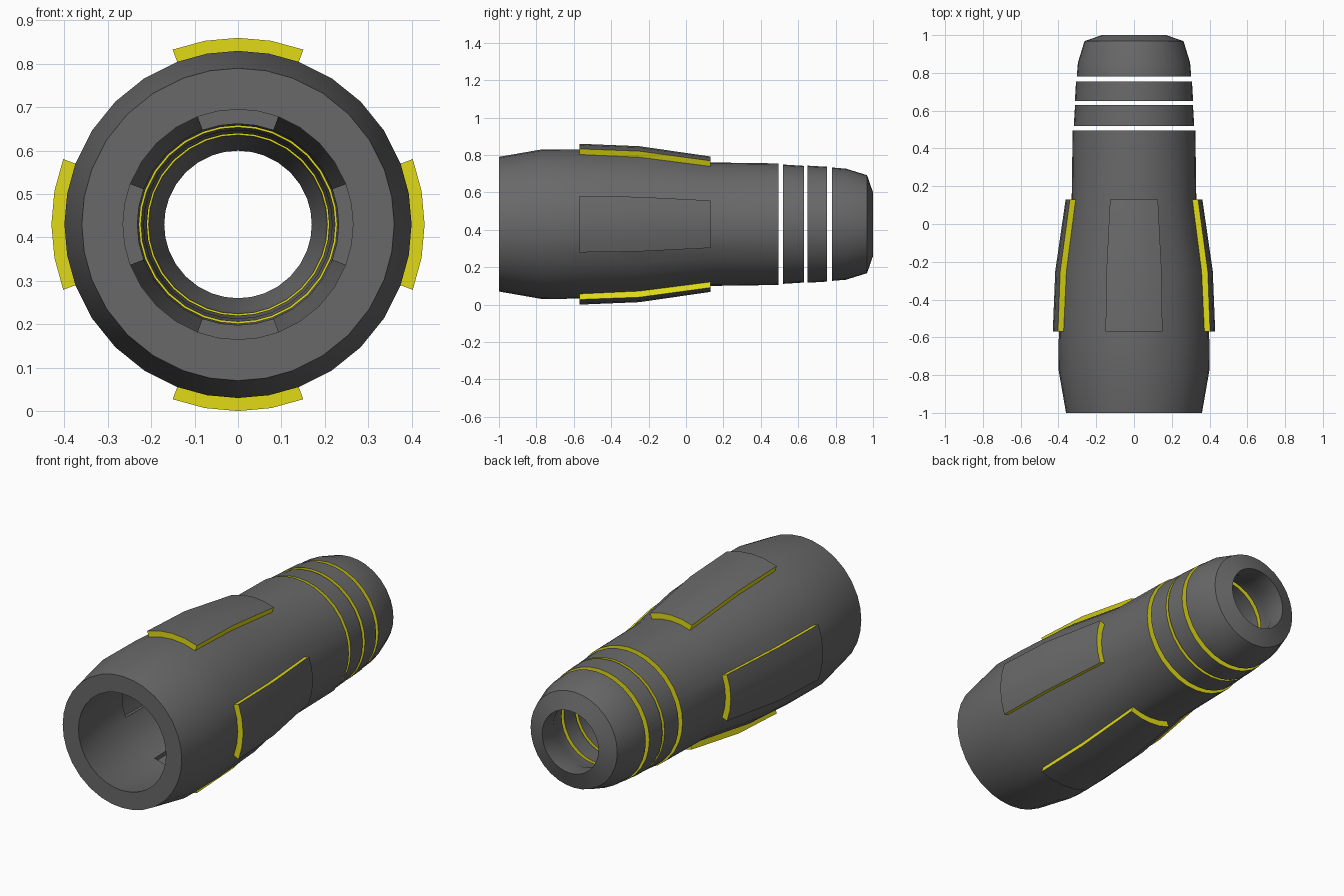
import bpy, bmesh, math

if "Cube" in bpy.data.objects:
    bpy.data.objects.remove(bpy.data.objects["Cube"])

CZ = 0.43                      # height of the tube axis
HALF = math.radians(20.5)      # half angle of one grip pad
QUARTER = math.pi / 2


def material(name, color):
    m = bpy.data.materials.new(name)
    m.diffuse_color = (*color, 1)
    m.use_nodes = True
    m.node_tree.nodes["Principled BSDF"].inputs["Base Color"].default_value = m.diffuse_color
    return m


GREY = material("dark_grey", (0.14, 0.14, 0.14))
YELLOW = material("yellow", (0.75, 0.71, 0.008))

# 32 columns: four across each pad, four across each space between pads
ANGLES = []
for q in range(4):
    ANGLES += [q * QUARTER - HALF + i * HALF / 2 for i in range(4)]
    ANGLES += [q * QUARTER + HALF + i * (QUARTER - 2 * HALF) / 4 for i in range(4)]
N = len(ANGLES)


def point(y, r, j):
    a = ANGLES[j % N]
    return (r * math.sin(a), y, CZ + r * math.cos(a))


def build(name, quads):
    """Make one object from (four points, material index) pairs."""
    bm = bmesh.new()
    for pts, mat in quads:
        f = bm.faces.new([bm.verts.new(p) for p in pts])
        f.material_index = mat
    bmesh.ops.remove_doubles(bm, verts=bm.verts, dist=1e-5)
    bmesh.ops.recalc_face_normals(bm, faces=bm.faces)
    me = bpy.data.meshes.new(name)
    bm.to_mesh(me)
    bm.free()
    me.materials.append(GREY)
    me.materials.append(YELLOW)
    ob = bpy.data.objects.new(name, me)
    bpy.context.collection.objects.link(ob)
    bpy.ops.object.select_all(action='DESELECT')
    ob.select_set(True)
    bpy.context.view_layer.objects.active = ob
    bpy.ops.object.shade_smooth_by_angle(angle=math.radians(30))
    return ob


def band(p, q, j, mat=0):
    """One column of the surface between profile points p and q."""
    return ([point(*p, j), point(*p, j + 1), point(*q, j + 1), point(*q, j)], mat)


def ring(name, profile, yellow):
    """Revolve a closed (y, r) profile; segments listed in yellow are yellow."""
    k = len(profile)
    build(name, [band(profile[i], profile[(i + 1) % k], j, int(i in yellow))
                 for i in range(k) for j in range(N)])


def sleeve_skin(ys, body, pad, wall_mat):
    """Sleeve surface with four pads raised over rows 2 to 4."""
    quads = []
    for j in range(N):
        on_pad = j % 8 < 4
        for i in range(len(ys) - 1):
            r = pad if on_pad and i in (2, 3) else body
            quads.append(band((ys[i], r[i]), (ys[i + 1], r[i + 1]), j))
        if on_pad:                                   # pad end walls
            for i in (2, 4):
                quads.append(band((ys[i], body[i]), (ys[i], pad[i]), j, wall_mat))
        if j % 8 in (0, 4):                          # pad side walls
            for i in (2, 3):
                quads.append(([point(ys[i], body[i], j), point(ys[i], pad[i], j),
                               point(ys[i + 1], pad[i + 1], j),
                               point(ys[i + 1], body[i + 1], j)], wall_mat))
    return quads


# Main sleeve with raised grip pads, yellow on the pad walls and the back rim
ys = [-1, -0.77, -0.57, -0.25, 0.13, 0.494]
outer = [0.36, 0.40, 0.398, 0.382, 0.33, 0.325]
outer_pad = [0, 0, 0.43, 0.417, 0.362, 0]
inner = [0.265, 0.302, 0.30, 0.284, 0.232, 0.228]
inner_pad = [0, 0, 0.333, 0.32, 0.265, 0]
quads = sleeve_skin(ys, outer, outer_pad, 1) + sleeve_skin(ys, inner, inner_pad, 0)
for j in range(N):
    quads.append(band((ys[0], outer[0]), (ys[0], inner[0]), j, 0))
    quads.append(band((ys[-1], outer[-1]), (ys[-1], inner[-1]), j, 1))
build("main_sleeve", quads)

# Two separate rings with yellow end faces
ring("front_ring", [(0.518, 0.319), (0.631, 0.312), (0.631, 0.217), (0.518, 0.2235)], {1, 3})
ring("back_ring", [(0.65, 0.313), (0.755, 0.307), (0.755, 0.21), (0.65, 0.217)], {1, 3})

# Rounded tip with a yellow front face
ring("tip", [(0.78, 0.303), (0.855, 0.297), (0.968, 0.262), (1.0, 0.17),
             (0.905, 0.17), (0.83, 0.2), (0.78, 0.206)], {6})
